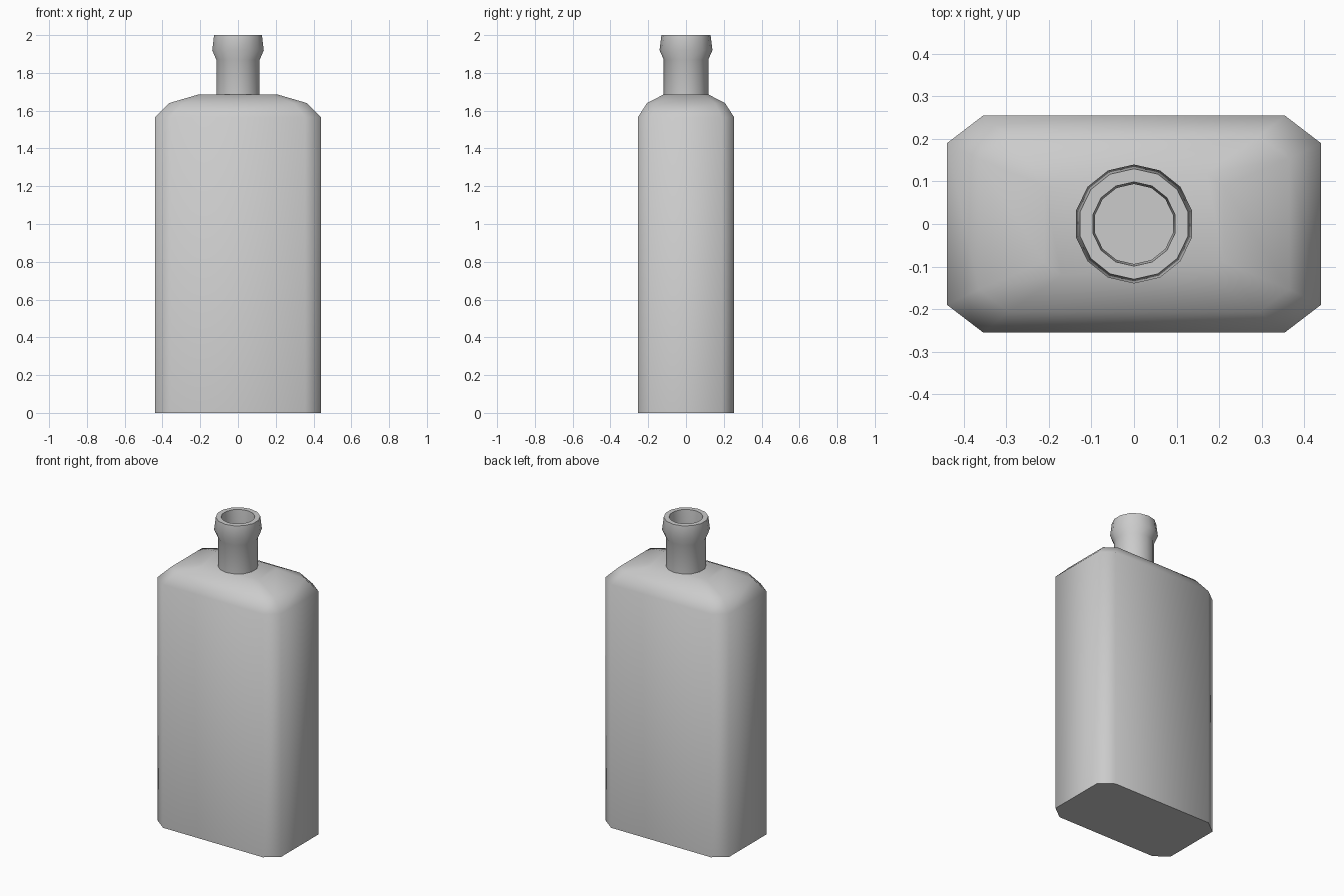
import bpy, bmesh
from math import sin, cos, pi, radians

if "Cube" in bpy.data.objects:
    bpy.data.objects.remove(bpy.data.objects["Cube"])


def loft(name, rings, close_loop=False):
    """Skin a list of equal-length point rings, then cap the ends."""
    bm = bmesh.new()
    vs = [[bm.verts.new(p) for p in ring] for ring in rings]
    n = len(vs[0])
    for a, b in zip(vs, vs[1:]):
        for i in range(n):
            j = (i + 1) % n
            bm.faces.new((a[i], a[j], b[j], b[i]))
    bm.faces.new(vs[0][::-1])
    bm.faces.new(vs[-1])
    bmesh.ops.recalc_face_normals(bm, faces=bm.faces[:])
    me = bpy.data.meshes.new(name)
    bm.to_mesh(me)
    bm.free()
    ob = bpy.data.objects.new(name, me)
    bpy.context.collection.objects.link(ob)
    bpy.ops.object.select_all(action='DESELECT')
    ob.select_set(True)
    bpy.context.view_layer.objects.active = ob
    bpy.ops.object.shade_smooth_by_angle(angle=radians(60))
    return ob


# Body: rectangle with cut corners, stepped in at the shoulders
quarter = [(0.44, 0.19), (0.355, 0.255)]
outline = (quarter + [(-x, y) for x, y in quarter[::-1]]
           + [(-x, -y) for x, y in quarter] + [(x, -y) for x, y in quarter[::-1]])
levels = [(0, 1, 1), (1.565, 1, 1), (1.64, 0.83, 0.81), (1.685, 0.48, 0.47)]
loft("bottle_body", [[(x * sx, y * sy, z) for x, y in outline] for z, sx, sy in levels])

# Neck: 14-sided lathe with a flared lip and an open bore
SIDES = 14
profile = [(0.118, 1.66), (0.118, 1.87), (0.14, 1.92), (0.13, 2.0),
           (0.099, 2.0), (0.094, 1.92), (0.094, 1.70)]
angles = [pi / 2 + 2 * pi * i / SIDES for i in range(SIDES)]
loft("bottle_neck", [[(r * cos(a), r * sin(a), z) for a in angles] for r, z in profile])
